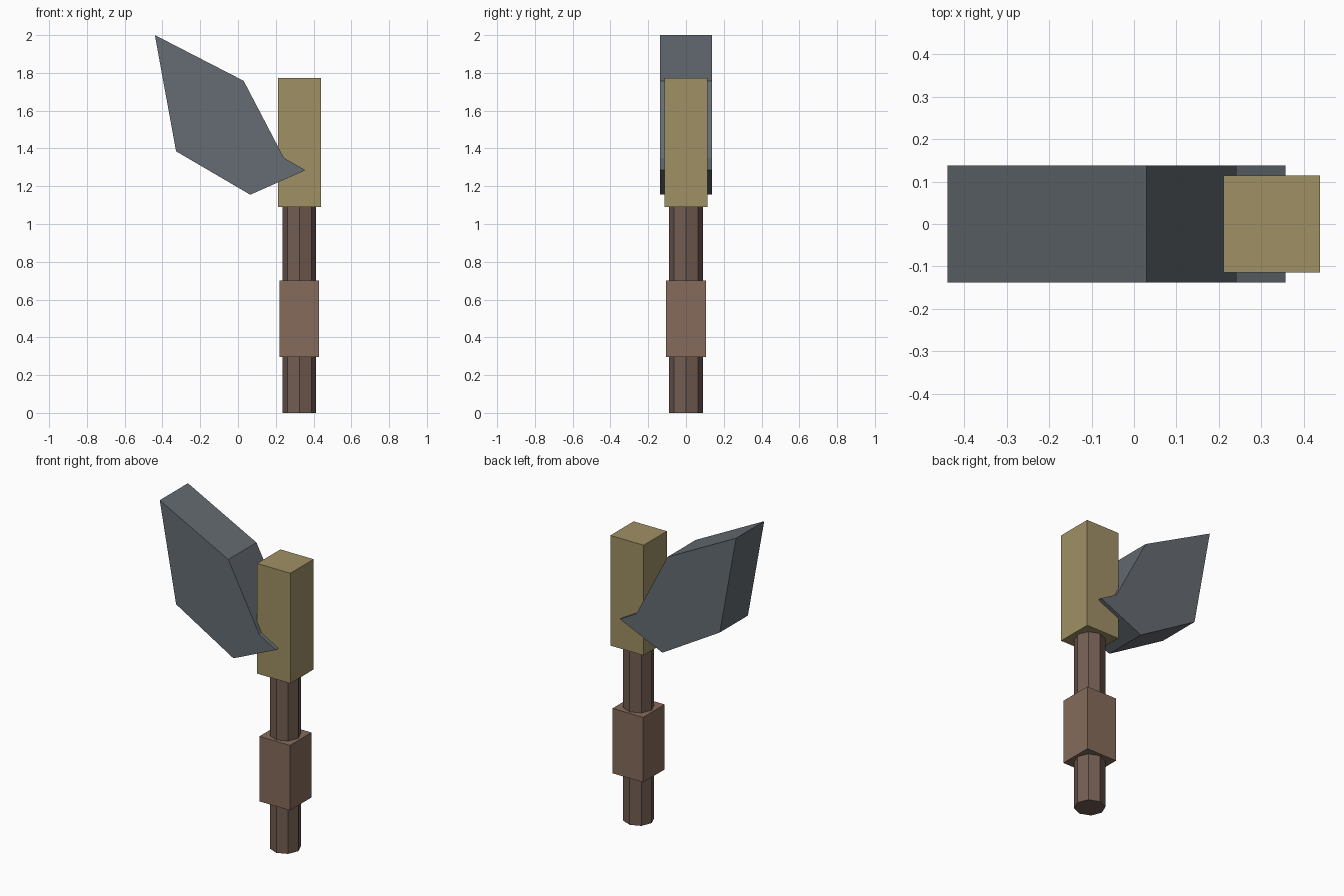
import bpy, bmesh
from math import pi, sin, cos
from mathutils import Matrix

if "Cube" in bpy.data.objects:
    bpy.data.objects.remove(bpy.data.objects["Cube"])

AXIS_X = 0.325  # centre line of the shaft


def material(name, rgb):
    m = bpy.data.materials.new(name)
    m.diffuse_color = (*rgb, 1)
    m.use_nodes = True
    m.node_tree.nodes["Principled BSDF"].inputs["Base Color"].default_value = m.diffuse_color
    return m


def prism(name, profile, extrude, mat, to_world=Matrix()):
    """Extrude a closed XY profile along local z between two heights."""
    bm = bmesh.new()
    low, high = extrude
    face = bm.faces.new([bm.verts.new((x, y, low)) for x, y in profile])
    new = bmesh.ops.extrude_face_region(bm, geom=[face], use_keep_orig=True)["geom"]
    bmesh.ops.translate(bm, vec=(0, 0, high - low),
                        verts=[v for v in new if isinstance(v, bmesh.types.BMVert)])
    bm.transform(to_world)
    bmesh.ops.recalc_face_normals(bm, faces=bm.faces)
    mesh = bpy.data.meshes.new(name)
    bm.to_mesh(mesh)
    bm.free()
    mesh.materials.append(mat)
    obj = bpy.data.objects.new(name, mesh)
    bpy.context.collection.objects.link(obj)
    return obj


def ring(radius, sides, turn=0.0):
    return [(AXIS_X + radius * cos(turn + 2 * pi * i / sides),
             radius * sin(turn + 2 * pi * i / sides)) for i in range(sides)]


def square(half):
    return ring(half * 2 ** 0.5, 4, pi / 4)


wood = material("dark_wood", (0.17, 0.11, 0.085))
leather = material("grip_leather", (0.235, 0.147, 0.105))
brass = material("brass", (0.35, 0.28, 0.13))
steel = material("steel", (0.13, 0.15, 0.17))

# Octagonal shaft, square grip and head block
prism("shaft", ring(0.089, 8), (0, 1.15), wood)
prism("grip", square(0.105), (0.297, 0.70), leather)
prism("head_block", square(0.114), (1.09, 1.773), brass)

# Blade: side outline (x, z) extruded across y
outline = [(-0.44, 2.0), (0.03, 1.758), (0.243, 1.35),
           (0.357, 1.285), (0.065, 1.155), (-0.328, 1.385)]
prism("blade", outline, (-0.138, 0.138), steel, Matrix.Rotation(pi / 2, 4, 'X'))
